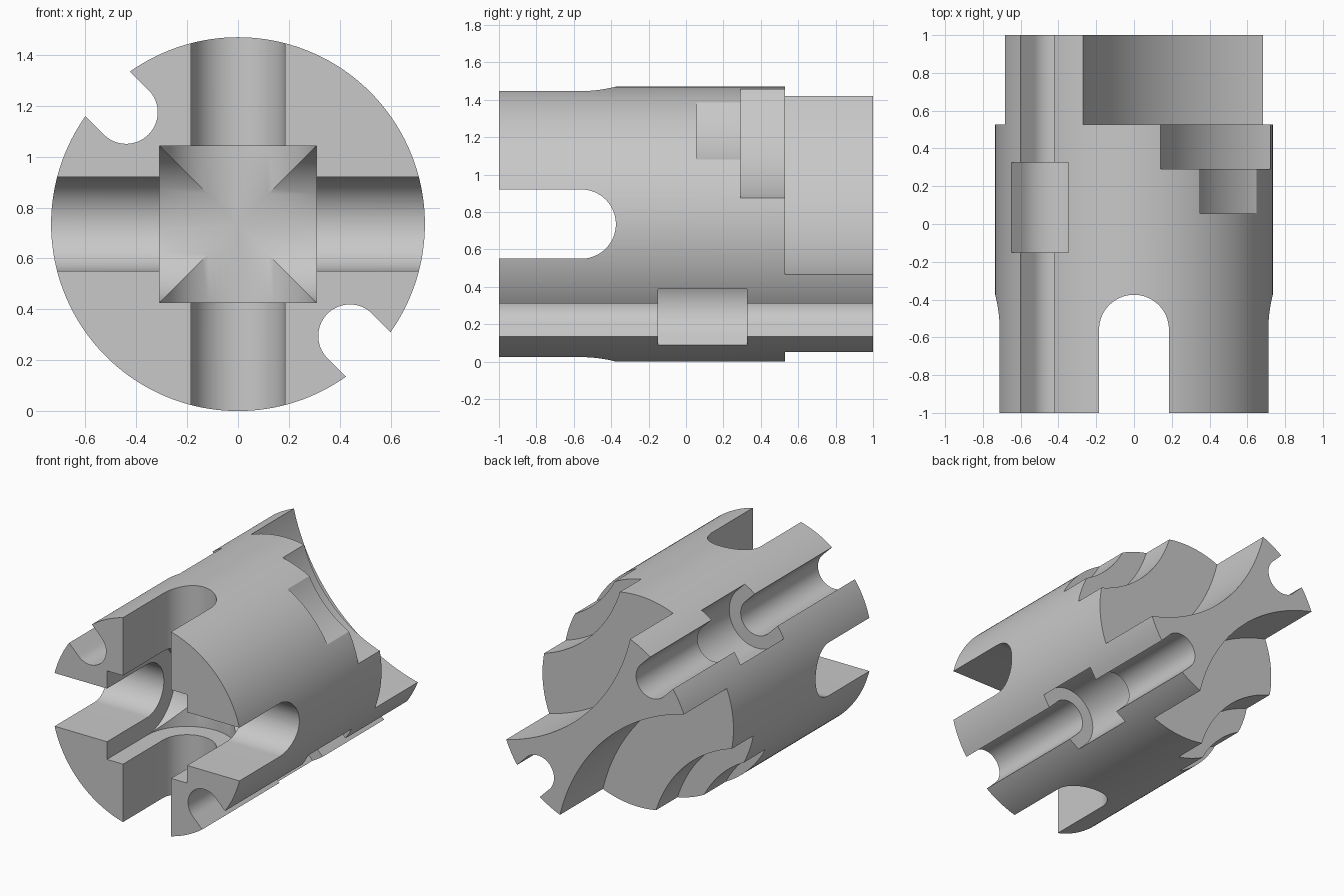
import bpy
import bmesh
from math import sin, cos, pi, sqrt
from mathutils import Vector

if "Cube" in bpy.data.objects:
    bpy.data.objects.remove(bpy.data.objects["Cube"], do_unlink=True)

RADIUS = 0.735
X, Y, Z = Vector((1, 0, 0)), Vector((0, 1, 0)), Vector((0, 0, 1))
CENTRE = Vector((0, 0, RADIUS))
h = sqrt(0.5)

metal = bpy.data.materials.new("plain_grey_metal")
metal.use_nodes = True
GREY = (0.58, 0.58, 0.58, 1)
metal.diffuse_color = GREY
metal.node_tree.nodes["Principled BSDF"].inputs["Base Color"].default_value = GREY


def circle(r, n):
    return [(r * cos(2 * pi * i / n), r * sin(2 * pi * i / n)) for i in range(n)]


def arch(r, tail, n=40):
    """Round-ended slot profile, rounded towards +b and open towards -b."""
    arc = [(r * cos(pi * i / n), r * sin(pi * i / n)) for i in range(n + 1)]
    return arc + [(-r, -tail), (r, -tail)]


def prism(name, profile, origin, a, b, start, end):
    """Extrude a profile lying in the a-b plane along a x b."""
    n = a.cross(b)
    bm = bmesh.new()
    rings = [[bm.verts.new(origin + a * p + b * q + n * t) for p, q in profile]
             for t in (start, end)]
    bm.faces.new(rings[0])
    bm.faces.new(rings[1])
    count = len(profile)
    for i in range(count):
        j = (i + 1) % count
        bm.faces.new((rings[0][i], rings[0][j], rings[1][j], rings[1][i]))
    bmesh.ops.recalc_face_normals(bm, faces=bm.faces)
    mesh = bpy.data.meshes.new(name)
    bm.to_mesh(mesh)
    bm.free()
    mesh.materials.append(metal)
    obj = bpy.data.objects.new(name, mesh)
    bpy.context.collection.objects.link(obj)
    return obj


# Round body along the y axis
body = prism("coupling_body", circle(RADIUS, 160), CENTRE, Z, X, -1, 1)
bpy.context.view_layer.objects.active = body


def cut(profile, origin, a, b, start, end):
    cutter = prism("cutter", profile, origin, a, b, start, end)
    cutter.hide_render = True
    mod = body.modifiers.new("cut", "BOOLEAN")
    mod.operation = "DIFFERENCE"
    mod.solver = "EXACT"
    mod.object = cutter
    bpy.ops.object.modifier_apply(modifier=mod.name)
    bpy.data.objects.remove(cutter, do_unlink=True)


# Crossed round-ended slots in the front, with a wider square pocket between
slot_end = CENTRE - Y * 0.56
for across in (X, Z):
    cut(arch(0.185, 0.7), slot_end, across, Y, -1, 1)
for across in (X, Z):
    cut(arch(0.308, 0.8), slot_end, across, Y, -0.308, 0.308)

# Two opposite lengthwise grooves, each with a wider recess partway along
for side in (1, -1):
    outward = Vector((h, 0, -h)) * side
    inward = -outward
    across = inward.cross(Y)
    origin = CENTRE + outward * 0.622
    cut(arch(0.124, 0.5), origin, across, inward, -1.2, 1.2)
    cut(arch(0.212, 0.5), origin, across, inward, -0.15, 0.325)

# Stepped concave cuts at the back, on the other two sides
for side in (1, -1):
    axis = CENTRE + Vector((h, 0, h)) * side * 1.397
    for r, start in ((1.294, 0.528), (0.889, 0.292), (0.727, 0.055)):
        cut(circle(r, 240), axis, Z, X, start, 1.2)

# Smooth curved walls, crisp edges
bpy.ops.object.select_all(action="DESELECT")
body.select_set(True)
bpy.ops.object.shade_smooth_by_angle(angle=pi / 6)
